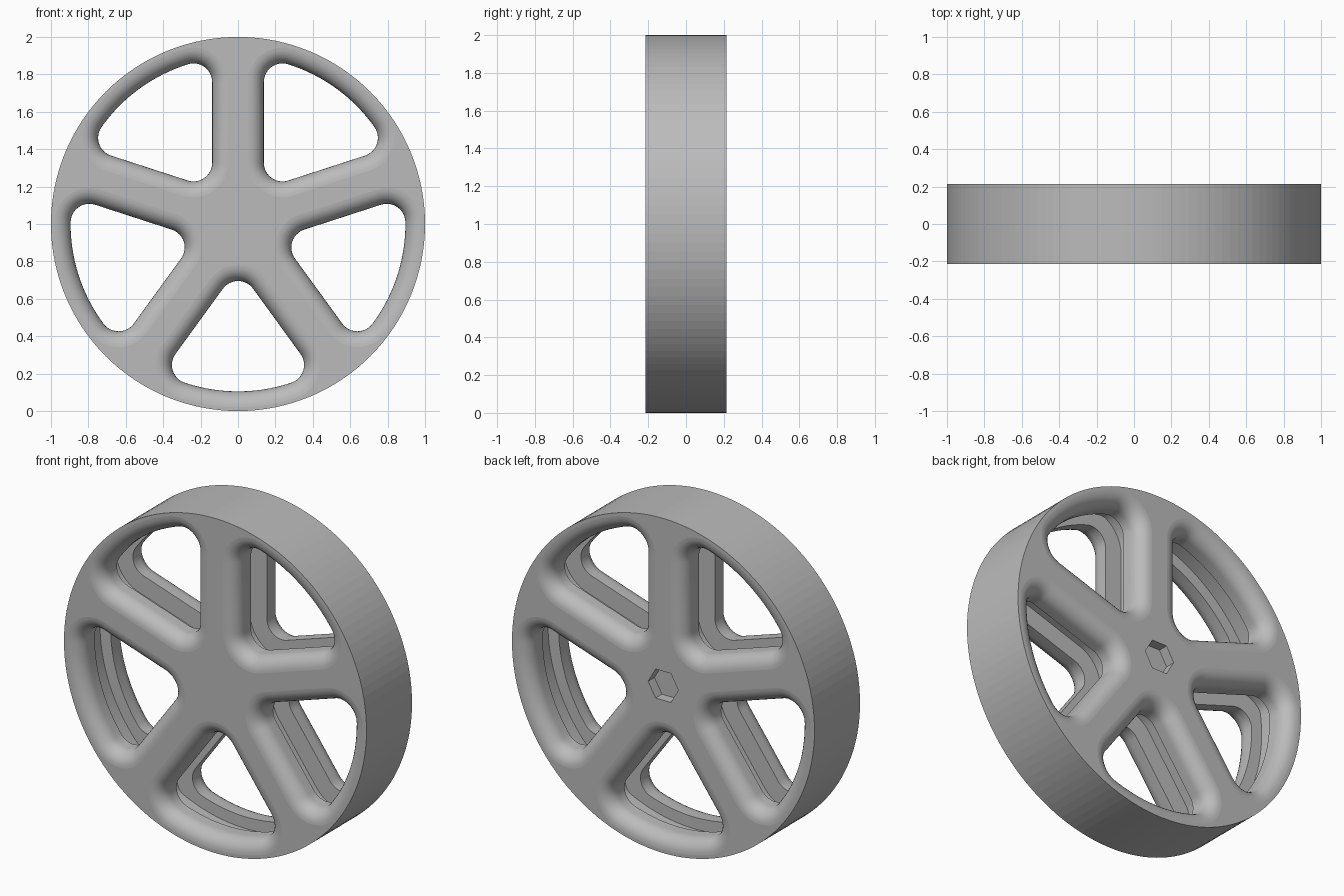
import bpy, bmesh
from math import sin, cos, pi, radians, sqrt, asin, atan2
from mathutils import Vector

if "Cube" in bpy.data.objects:
    bpy.data.objects.remove(bpy.data.objects["Cube"])

HALF = 0.215      # half thickness of the wheel
SPOKE = 0.138     # half width of a spoke
RIM = 0.895       # inner radius of the rim
CORNER = 0.10     # window corner radius
FILLET = 0.085    # rounding of the window edges
PLATE = 0.14      # thickness of the front and back plates
GROOVE = 0.11     # depth of the groove between the plates
GROOVE_RIM = 0.965


def arc(c, r, a0, a1, n):
    return [c + r * Vector((cos(a0 + (a1 - a0) * i / n), sin(a0 + (a1 - a0) * i / n))) for i in range(n + 1)]


def window(e):
    """Rounded window outline around the +x axis, grown by e."""
    h = radians(36)
    d = SPOKE + CORNER
    apex = Vector((d / sin(h), 0))
    a = h - asin(d / (RIM - CORNER))
    far = (RIM - CORNER) * Vector((cos(a), sin(a)))
    near = Vector((far.x, -far.y))
    r = CORNER + e
    pts = arc(apex, r, pi / 2 + h, 3 * pi / 2 - h, 12)
    pts += arc(near, r, h - pi / 2 - 2 * h, -a, 12)
    pts += arc(Vector((0, 0)), RIM + e, -a, a, 24)[1:-1]
    pts += arc(far, r, a, pi / 2 + h, 12)
    return [p * min(1, GROOVE_RIM / p.length) if e > FILLET else p for p in pts]


def ring(bm, pts, y, turn=0):
    c, s = cos(turn), sin(turn)
    vs = [bm.verts.new((p.x * c - p.y * s, y, 1 + p.x * s + p.y * c)) for p in pts]
    return vs


def bridge(bm, a, b):
    n = len(a)
    for i in range(n):
        bm.faces.new((a[i], a[(i + 1) % n], b[(i + 1) % n], b[i])).smooth = True


def edges(bm, vs):
    out = []
    for i, v in enumerate(vs):
        w = vs[(i + 1) % len(vs)]
        out.append(bm.edges.get((v, w)) or bm.edges.new((v, w)))
    return out


bm = bmesh.new()
front, back = [], []

# Outer tread
circle = arc(Vector((0, 0)), 1, 0, 2 * pi, 128)[:-1]
t0, t1 = ring(bm, circle, -HALF), ring(bm, circle, HALF)
bridge(bm, t0, t1)
front += edges(bm, t0)
back += edges(bm, t1)

# Window section: rounded lip, plate edge, groove, then the same mirrored
STEPS = 8
half = []
for i in range(STEPS + 1):
    q = pi / 2 * i / STEPS
    half.append((FILLET * (1 - sin(q)), -HALF + FILLET * (1 - cos(q))))
half += [(0, PLATE - HALF), (GROOVE, PLATE - HALF)]
section = half + [(e, -y) for e, y in reversed(half)]

# Five windows
for k in range(5):
    turn = radians(-90 + 72 * k)
    rings = [ring(bm, window(e), y, turn) for e, y in section]
    for a, b in zip(rings, rings[1:]):
        bridge(bm, a, b)
    front += edges(bm, rings[0])
    back += edges(bm, rings[-1])

# Hexagonal axle socket in the back
hexagon = arc(Vector((0, 0)), 0.1, 0, 2 * pi, 6)[:-1]
h0, h1 = ring(bm, hexagon, HALF), ring(bm, hexagon, HALF - 0.06)
bridge(bm, h0, h1)
back += edges(bm, h0)
bm.faces.new(h1)

# Flat front and back faces
for loop in (front, back):
    bmesh.ops.triangle_fill(bm, use_beauty=True, use_dissolve=False, edges=loop)
for f in bm.faces:
    if all(abs(abs(v.co.y) - HALF) < 1e-5 for v in f.verts):
        f.smooth = False
bmesh.ops.recalc_face_normals(bm, faces=bm.faces)
for e in bm.edges:
    if len(e.link_faces) == 2 and e.calc_face_angle(0) > radians(30):
        e.smooth = False

mesh = bpy.data.meshes.new("wheel")
bm.to_mesh(mesh)
bm.free()
wheel = bpy.data.objects.new("wheel", mesh)
bpy.context.collection.objects.link(wheel)

# Plain grey
grey = bpy.data.materials.new("grey")
grey.use_nodes = True
colour = (0.5, 0.5, 0.5, 1)
grey.diffuse_color = colour
grey.node_tree.nodes["Principled BSDF"].inputs["Base Color"].default_value = colour
mesh.materials.append(grey)
